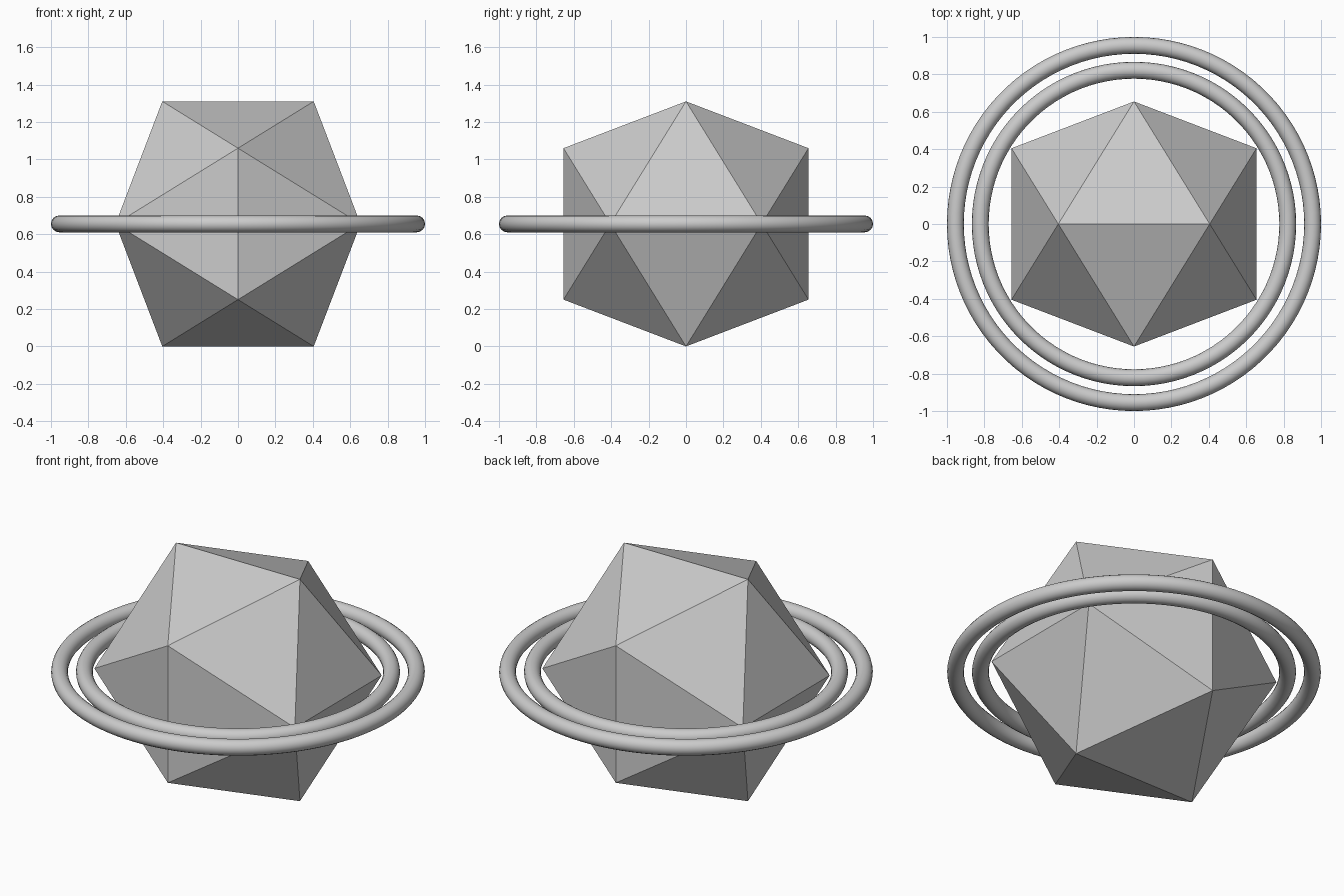
import bpy, bmesh, math
from mathutils import Vector

if "Cube" in bpy.data.objects:
    bpy.data.objects.remove(bpy.data.objects["Cube"])

CENTER_Z = 0.655
grey = bpy.data.materials.new("light grey")
grey.diffuse_color = (0.6, 0.6, 0.6, 1)
grey.use_nodes = True
grey.node_tree.nodes["Principled BSDF"].inputs["Base Color"].default_value = grey.diffuse_color


def make_object(name, bm, smooth):
    bmesh.ops.recalc_face_normals(bm, faces=bm.faces)
    for f in bm.faces:
        f.smooth = smooth
    mesh = bpy.data.meshes.new(name)
    bm.to_mesh(mesh)
    bm.free()
    mesh.materials.append(grey)
    obj = bpy.data.objects.new(name, mesh)
    obj.location.z = CENTER_Z
    bpy.context.collection.objects.link(obj)


# Faceted core: icosahedron from three crossed golden rectangles
def core(long_half=0.655):
    short = long_half * 2 / (1 + math.sqrt(5))
    bm = bmesh.new()
    for s in (-1, 1):
        for t in (-1, 1):
            a, b = s * short, t * long_half
            for co in ((a, 0, b), (0, b, a), (b, a, 0)):
                bm.verts.new(Vector(co))
    bmesh.ops.convex_hull(bm, input=bm.verts)
    make_object("faceted_core", bm, False)


# Round-section ring lying flat around the core
def ring(name, major, minor, segments=100, sides=16):
    bm = bmesh.new()
    loops = []
    for i in range(segments):
        u = 2 * math.pi * i / segments
        loop = []
        for j in range(sides):
            v = 2 * math.pi * j / sides
            r = major + minor * math.cos(v)
            loop.append(bm.verts.new((r * math.cos(u), r * math.sin(u), minor * math.sin(v))))
        loops.append(loop)
    for i in range(segments):
        p, q = loops[i], loops[(i + 1) % segments]
        for j in range(sides):
            k = (j + 1) % sides
            bm.faces.new((p[j], q[j], q[k], p[k]))
    make_object(name, bm, True)


core()
ring("outer_ring", 0.955, 0.045)
ring("inner_ring", 0.822, 0.045)
